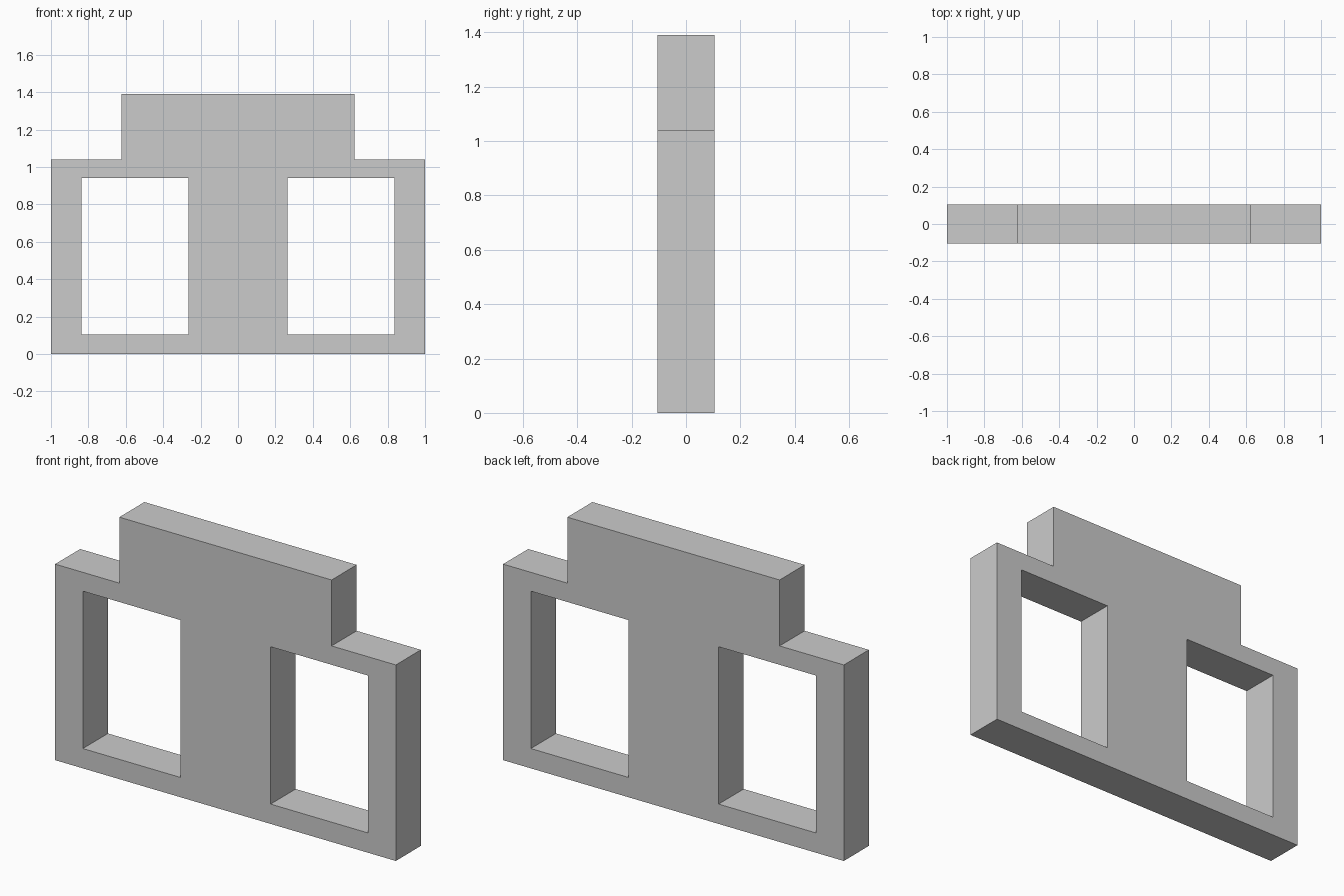
import bpy
import bmesh

cube = bpy.data.objects.get("Cube")
if cube:
    bpy.data.objects.remove(cube, do_unlink=True)

HALF_DEPTH = 0.105

grey = bpy.data.materials.new("plain grey")
grey.use_nodes = True
colour = (0.6, 0.6, 0.6, 1)
grey.diffuse_color = colour
grey.node_tree.nodes["Principled BSDF"].inputs["Base Color"].default_value = colour


def slab(name, profile, half_depth):
    """Extrude an x-z profile through the thickness of the wall."""
    bm = bmesh.new()
    face = bm.faces.new([bm.verts.new((x, -half_depth, z)) for x, z in profile])
    extruded = bmesh.ops.extrude_face_region(bm, geom=[face], use_keep_orig=True)
    moved = [v for v in extruded["geom"] if isinstance(v, bmesh.types.BMVert)]
    bmesh.ops.translate(bm, verts=moved, vec=(0, 2 * half_depth, 0))
    bmesh.ops.recalc_face_normals(bm, faces=bm.faces)
    mesh = bpy.data.meshes.new(name)
    bm.to_mesh(mesh)
    bm.free()
    mesh.materials.append(grey)
    obj = bpy.data.objects.new(name, mesh)
    bpy.context.collection.objects.link(obj)
    return obj


# Stepped wall: right half of the outline, mirrored for the other half
half = [(1, 0), (1, 1.04), (0.623, 1.04), (0.623, 1.39)]
wall = slab("stepped_wall", half + [(-x, z) for x, z in reversed(half)], HALF_DEPTH)

# Two rectangular openings cut through the wall
for side, sign in (("left", 1), ("right", -1)):
    inner, outer, low, high = sign * 0.265, sign * 0.837, 0.105, 0.94
    cutter = slab(side + "_opening_cutter",
                  [(inner, low), (outer, low), (outer, high), (inner, high)],
                  HALF_DEPTH * 2)
    cutter.hide_render = True
    cut = wall.modifiers.new(side + "_opening", 'BOOLEAN')
    cut.operation = 'DIFFERENCE'
    cut.solver = 'EXACT'
    cut.object = cutter
    bpy.context.view_layer.objects.active = wall
    bpy.ops.object.modifier_apply(modifier=cut.name)
    bpy.data.objects.remove(cutter, do_unlink=True)
